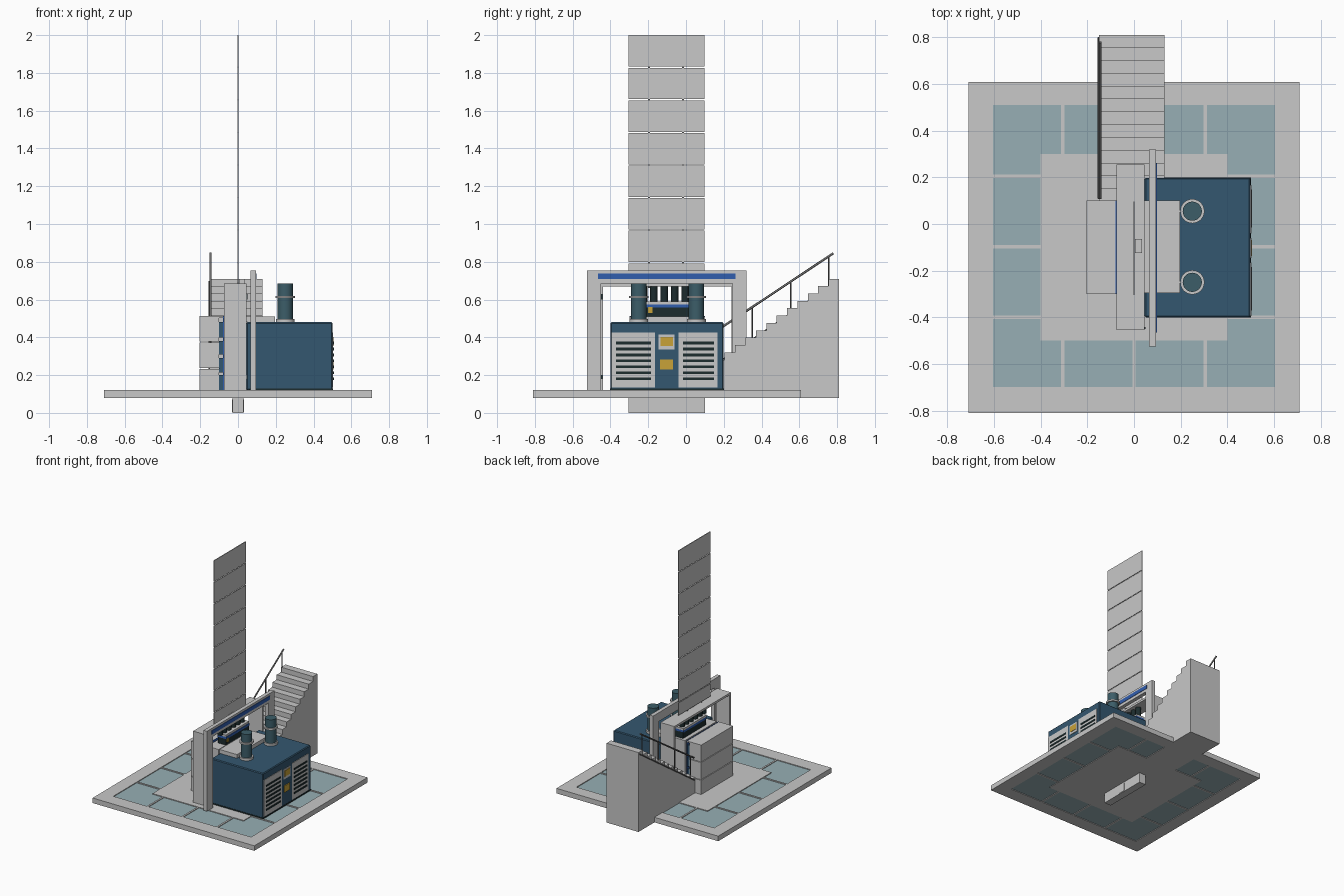
import bpy, bmesh, math
from mathutils import Vector

if "Cube" in bpy.data.objects:
    bpy.data.objects.remove(bpy.data.objects["Cube"])

def material(name, rgb):
    m = bpy.data.materials.new(name)
    m.diffuse_color = (*rgb, 1)
    m.use_nodes = True
    m.node_tree.nodes["Principled BSDF"].inputs["Base Color"].default_value = m.diffuse_color
    return m

GREY = material("light grey", (0.58, 0.58, 0.58))
BLUE = material("steel blue", (0.034, 0.095, 0.16))
GLASS = material("pale glass", (0.31, 0.43, 0.46))
TEAL = material("dark teal", (0.045, 0.11, 0.14))
DARK = material("near black", (0.012, 0.025, 0.027))
STRIPE = material("bright blue", (0.03, 0.11, 0.42))
YELLOW = material("sign yellow", (0.58, 0.36, 0.04))
RAIL = material("rail grey", (0.16, 0.16, 0.16))

def finish(name, bm, mat):
    me = bpy.data.meshes.new(name)
    bmesh.ops.recalc_face_normals(bm, faces=bm.faces)
    bm.to_mesh(me)
    bm.free()
    me.materials.append(mat)
    ob = bpy.data.objects.new(name, me)
    bpy.context.collection.objects.link(ob)
    return ob

def boxes(name, mat, *spans):
    """One object from boxes given as (x0, x1, y0, y1, z0, z1)."""
    bm = bmesh.new()
    for x0, x1, y0, y1, z0, z1 in spans:
        vs = bmesh.ops.create_cube(bm, size=1)["verts"]
        for v in vs:
            v.co = Vector(((x0 + x1) / 2 + v.co.x * (x1 - x0),
                           (y0 + y1) / 2 + v.co.y * (y1 - y0),
                           (z0 + z1) / 2 + v.co.z * (z1 - z0)))
    return finish(name, bm, mat)

def rod(name, mat, a, b, r, sides=24):
    a, b = Vector(a), Vector(b)
    bm = bmesh.new()
    bmesh.ops.create_cone(bm, cap_ends=True, segments=sides, radius1=r, radius2=r, depth=(b - a).length)
    q = (b - a).to_track_quat('Z', 'Y')
    for v in bm.verts:
        v.co = q @ v.co + (a + b) / 2
    for f in bm.faces:
        f.smooth = len(f.verts) == 4
    ob = finish(name, bm, mat)
    for e in ob.data.edges:
        va, vb = (ob.data.vertices[i].co for i in e.vertices)
        e.use_edge_sharp = abs((vb - va).normalized().dot((b - a).normalized())) < 0.5
    return ob

# Ground frame, central floor and glass panels divided by bars
boxes("base_frame", GREY,
      (-.71, .71, -.81, -.70, .08, .12), (-.71, .71, .51, .61, .08, .12),
      (-.71, -.605, -.70, .51, .08, .12), (.605, .71, -.70, .51, .08, .12))
boxes("floor_slab", GREY, (-.4, .4, -.5, .3, .08, .12))
boxes("glass_panels", GLASS,
      (-.605, .605, -.70, -.5, .085, .114), (-.605, .605, .3, .51, .085, .114),
      (-.605, -.4, -.5, .3, .085, .114), (.4, .605, -.5, .3, .085, .114))
bars = []
for x in (-.305, 0, .305):
    bars += [(x - .007, x + .007, -.70, -.5, .08, .119), (x - .007, x + .007, .3, .51, .08, .119)]
for y in (-.4, -.097, .205):
    bars += [(-.605, -.4, y - .007, y + .007, .08, .119), (.4, .605, y - .007, y + .007, .08, .119)]
boxes("panel_bars", GREY, *bars)
boxes("lower_foot", GREY, (-.03, .03, -.305, .1, 0, .08))
boxes("foot_cover", GREY, (-.033, .033, -.135, -.075, .004, .07))

# Tall mast of stacked sheets
seams = [.69] + [.795 + .1725 * i for i in range(7)] + [2.003]
boxes("mast_sheets", GREY, *[(-.003, .003, -.305, .097, a + .003, b - .003)
                             for a, b in zip(seams, seams[1:])])
boxes("mast_spine", RAIL, (-.0015, .0015, -.2, -.19, .66, 1.99), (-.0015, .0015, -.02, -.01, .66, 1.99))

# Inner housing: thin side walls and a roof
boxes("housing", GREY, (-.075, .045, -.455, -.44, .12, .685), (-.075, .045, .24, .255, .12, .685),
      (-.075, .045, -.44, .24, .668, .685))
boxes("roof_block", GREY, (.005, .035, -.125, -.065, .685, .71))
boxes("housing_hinges", DARK, (.045, .05, -.45, -.442, .60, .63), (.045, .05, -.45, -.442, .18, .2))

# Outer gate frame with a stripe
boxes("gate_frame", GREY, (.065, .095, -.525, -.45, .12, .685), (.065, .095, .245, .32, .12, .685),
      (.065, .095, -.525, .32, .685, .755))
boxes("gate_stripe", STRIPE, (.095, .098, -.465, .262, .708, .738))

# Press unit inside the housing
boxes("press_body", GREY, (-.06, .04, -.3, .1, .12, .51))
boxes("press_panel", DARK, (-.03, .04, -.21, .08, .51, .56))
boxes("press_stripe", STRIPE, (-.035, .045, -.21, .08, .558, .575))
boxes("press_shelf", GREY, (-.035, .04, -.21, .08, .575, .59))
boxes("press_label", YELLOW, (.04, .046, -.2, -.178, .53, .56))
for i in range(6):
    y = -.225 + i * .055
    rod("press_roller", DARK, (0, y, .59), (0, y, .668), .02, 16)

# Generator block with vents and signs on its right side
gen = boxes("generator", BLUE, (.045, .5, -.4, .198, .12, .48))
bev = gen.modifiers.new("edge", 'BEVEL')
bev.width, bev.segments = .006, 1
boxes("generator_skirt", DARK, (.06, .502, -.402, .2, .12, .13))
vents, slats = [], []
for y0, y1 in ((-.395, -.165), (-.04, .167)):
    vents.append((.498, .504, y0, y1, .135, .425))
    slats += [(.503, .507, y0 + .025, y1 - .02, z - .007, z + .007)
              for z in [.18 + .0317 * i for i in range(7)]]
boxes("vent_panels", GREY, *vents)
boxes("vent_slats", DARK, *slats)
boxes("sign_frame", GREY, (.498, .503, -.145, -.06, .335, .415))
boxes("signs", YELLOW, (.498, .506, -.135, -.07, .355, .402), (.498, .506, -.138, -.068, .23, .283))
boxes("generator_lid", GREY, (.045, .197, -.295, .1, .48, .51))

# Two exhaust stacks with collars
for y in (-.25, .055):
    rod("stack", TEAL, (.25, y, .48), (.25, y, .685), .041, 32)
    rod("stack_foot", GREY, (.25, y, .48), (.25, y, .498), .05, 32)
    rod("stack_collar", GREY, (.25, y, .607), (.25, y, .62), .052, 32)

# Three-tier cabinet on the left with blue couplings
boxes("cabinet", GREY, *[(-.203, -.1, -.3, .1, a, b)
                         for a, b in ((.12, .232), (.237, .373), (.378, .505))])
boxes("cabinet_lid", GREY, (-.203, -.08, -.3, .1, .502, .512))
boxes("cabinet_back", STRIPE, (-.08, -.075, -.3, .1, .12, .514))
boxes("couplings", BLUE, *[(-.1, -.08, -.295, .095, a, b)
                           for a, b in ((.12, .2), (.215, .29), (.31, .38), (.4, .48))])

# Solid staircase extruded from its side profile
run, rise, n = .055, .039, 13
y, z = .095, .71 - rise * n
profile = [(.81, .08), (y, .08)]
for i in range(n):
    z += rise
    profile += [(y, z), (y + run, z)]
    y += run
bm = bmesh.new()
face = bm.faces.new([bm.verts.new((-.15, py, pz)) for py, pz in profile])
ext = bmesh.ops.extrude_face_region(bm, geom=[face])["geom"]
bmesh.ops.translate(bm, vec=(.28, 0, 0), verts=[v for v in ext if isinstance(v, bmesh.types.BMVert)])
finish("stairs", bm, GREY)

# Handrail with posts along the left edge of the stairs
def rail_z(y):
    return .46 + (y - .2) * .664
rod("handrail", RAIL, (-.145, .11, rail_z(.11)), (-.145, .78, rail_z(.78)), .006, 8)
for y in (.15, .35, .555, .757):
    rod("rail_post", RAIL, (-.145, y, rail_z(y) - .2), (-.145, y, rail_z(y)), .004, 8)
rod("stair_edge", RAIL, (-.152, .11, .225), (-.152, .8, .695), .004, 8)
